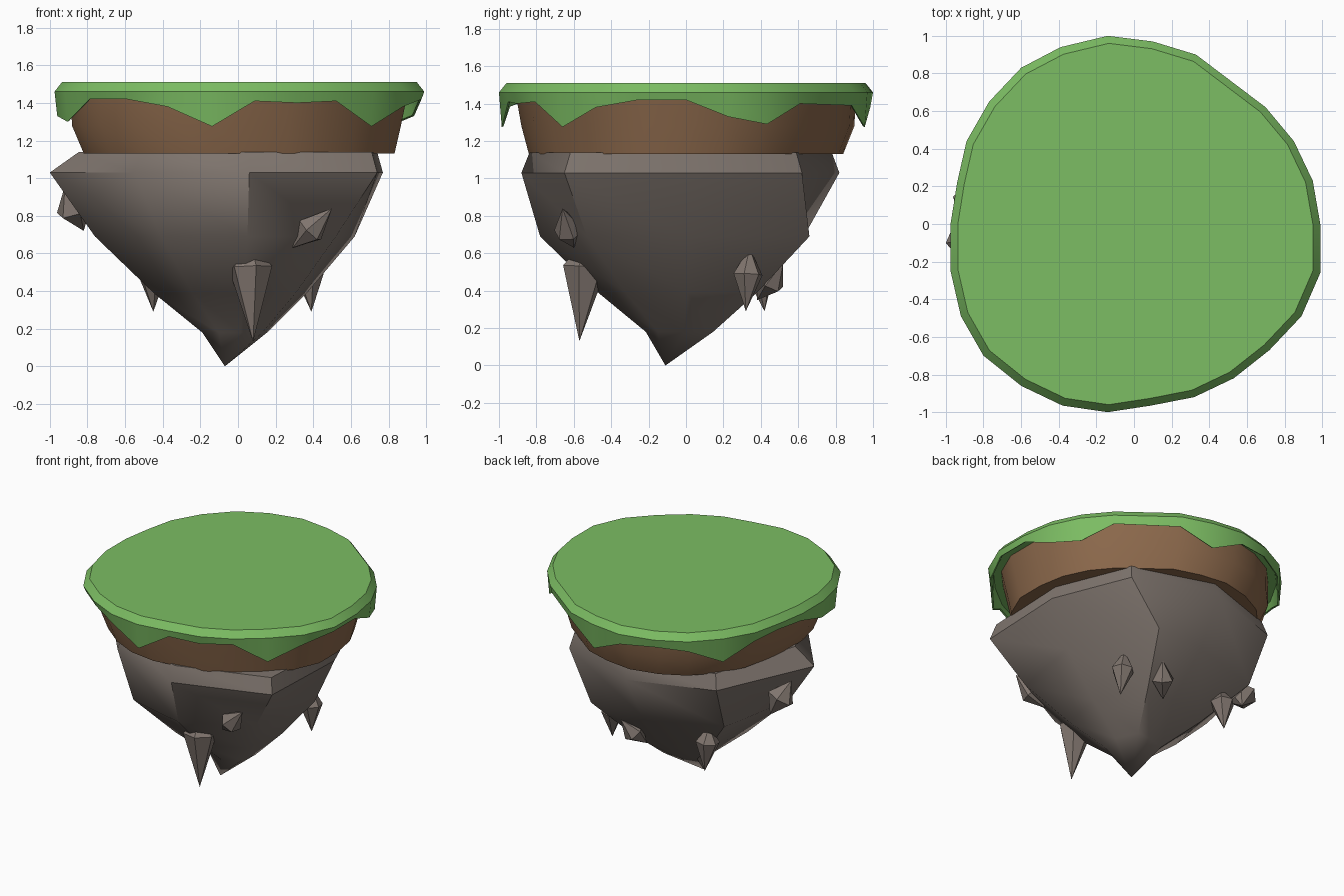
import bpy, bmesh, math
from mathutils import Vector

if "Cube" in bpy.data.objects:
    bpy.data.objects.remove(bpy.data.objects["Cube"])


def material(name, r, g, b):
    lin = lambda c: ((c / 255 + 0.055) / 1.055) ** 2.4
    m = bpy.data.materials.new(name)
    m.diffuse_color = (lin(r), lin(g), lin(b), 1)
    m.use_nodes = True
    m.node_tree.nodes["Principled BSDF"].inputs["Base Color"].default_value = m.diffuse_color
    return m


GRASS = material("grass green", 124, 189, 99)
SOIL = material("soil brown", 139, 104, 75)
STONE = material("stone grey", 126, 116, 109)
SPIKE = material("light stone grey", 129, 118, 111)


def loft(name, rings, mat, angle):
    """Skin a stack of equal-length rings (a one-point ring is an apex)."""
    bm = bmesh.new()
    loops = [[bm.verts.new(p) for p in ring] for ring in rings]
    for a, b in zip(loops, loops[1:]):
        n = max(len(a), len(b))
        for i in range(n):
            j = (i + 1) % n
            if len(a) == 1:
                bm.faces.new((a[0], b[i], b[j]))
            elif len(b) == 1:
                bm.faces.new((a[i], a[j], b[0]))
            else:
                bm.faces.new((a[i], a[j], b[j], b[i]))
    for end in (loops[0], loops[-1]):
        if len(end) > 2:
            bm.faces.new(end)
    bmesh.ops.recalc_face_normals(bm, faces=bm.faces)
    me = bpy.data.meshes.new(name)
    bm.to_mesh(me)
    bm.free()
    me.materials.append(mat)
    ob = bpy.data.objects.new(name, me)
    bpy.context.collection.objects.link(ob)
    if angle:
        bpy.ops.object.select_all(action='DESELECT')
        ob.select_set(True)
        bpy.context.view_layer.objects.active = ob
        bpy.ops.object.shade_smooth_by_angle(angle=math.radians(angle))
    return ob


def scaled(outline, s, z, dx=0, dy=0):
    return [(p[0] * s + dx, p[1] * s + dy, z) for p in outline]


# Island outline, with the height of the hanging grass edge at each corner
edge = [(-.14, 1.0, 1.38), (-.39, .94, 1.40), (-.60, .83, 1.38), (-.77, .65, 1.28),
        (-.89, .44, 1.39), (-.94, .22, 1.41), (-.975, 0, 1.40), (-.975, -.25, 1.33),
        (-.92, -.49, 1.30), (-.80, -.70, 1.42), (-.60, -.86, 1.42), (-.38, -.965, 1.38),
        (-.14, -1.0, 1.275), (.09, -.965, 1.41), (.32, -.92, 1.40), (.53, -.82, 1.41),
        (.72, -.67, 1.275), (.89, -.49, 1.38), (.99, -.26, 1.42), (.99, 0, 1.42),
        (.95, .23, 1.33), (.85, .44, 1.29), (.70, .62, 1.40), (.33, .90, 1.39),
        (.10, .97, 1.275)]

# Grass cap: bevelled top, jagged overhang, hollow underneath
lip = [(x * .985, y * .985, z) for x, y, z in edge]
inner = [(x * .975, y * .975, z + .005) for x, y, z in edge]
loft("grass_cap", [scaled(edge, .96, 1.51), scaled(edge, 1, 1.46), lip, inner,
                   scaled(edge, .965, 1.445)], GRASS, 30)

# Soil band
loft("soil_layer", [scaled(edge, .91, 1.45), scaled(edge, .89, 1.28, -.015, .01),
                    scaled(edge, .84, 1.13)], SOIL, 30)

# Tapering rock underside
rim = [(-1, -.10), (-.55, -.65), (.06, -.88), (.74, -.65),
       (.77, .05), (.54, .62), (-.07, .82), (-.68, .61)]
waist = [(-.76, -.14), (-.41, -.66), (.05, -.78), (.52, -.53),
         (.62, .03), (.33, .66), (-.07, .63), (-.64, .46)]
top = [(max(x, -.88) * .96, y * .95, 1.14) for x, y in rim]
loft("rock_base", [top, scaled(rim, 1, 1.03), scaled(waist, 1, .69),
                   scaled(waist, .59, .39, 0, -.01),
                   scaled(waist, .25, .18, 0, -.02),
                   [(-.07, -.11, 0)]], STONE, 40)


def spike(name, base, tip, radius, belly=.35, sides=6):
    """Faceted double-pointed crystal from base to tip."""
    a, b = Vector(base), Vector(tip)
    axis = b - a
    u = axis.orthogonal().normalized()
    v = axis.normalized().cross(u)
    ring = [a + axis * belly + radius * (u * math.cos(t) + v * math.sin(t))
            for t in (math.tau * i / sides for i in range(sides))]
    loft(name, [[a], ring, [b]], SPIKE, 0)


# Stone spikes jutting from the rock
spike("front_spike", (.06, -.53, .68), (.08, -.57, .13), .12, .28)
spike("right_spike", (.37, .34, .63), (.39, .32, .29), .08, .42)
spike("left_spike", (-.46, .38, .62), (-.45, .42, .29), .085)
spike("back_spike", (.18, .52, .55), (.06, .38, .35), .08, .5)
spike("front_right_shard", (.50, -.66, .84), (.29, -.60, .63), .08, .55)
spike("left_shard", (-.92, .06, .96), (-.82, .17, .72), .10, .5)
